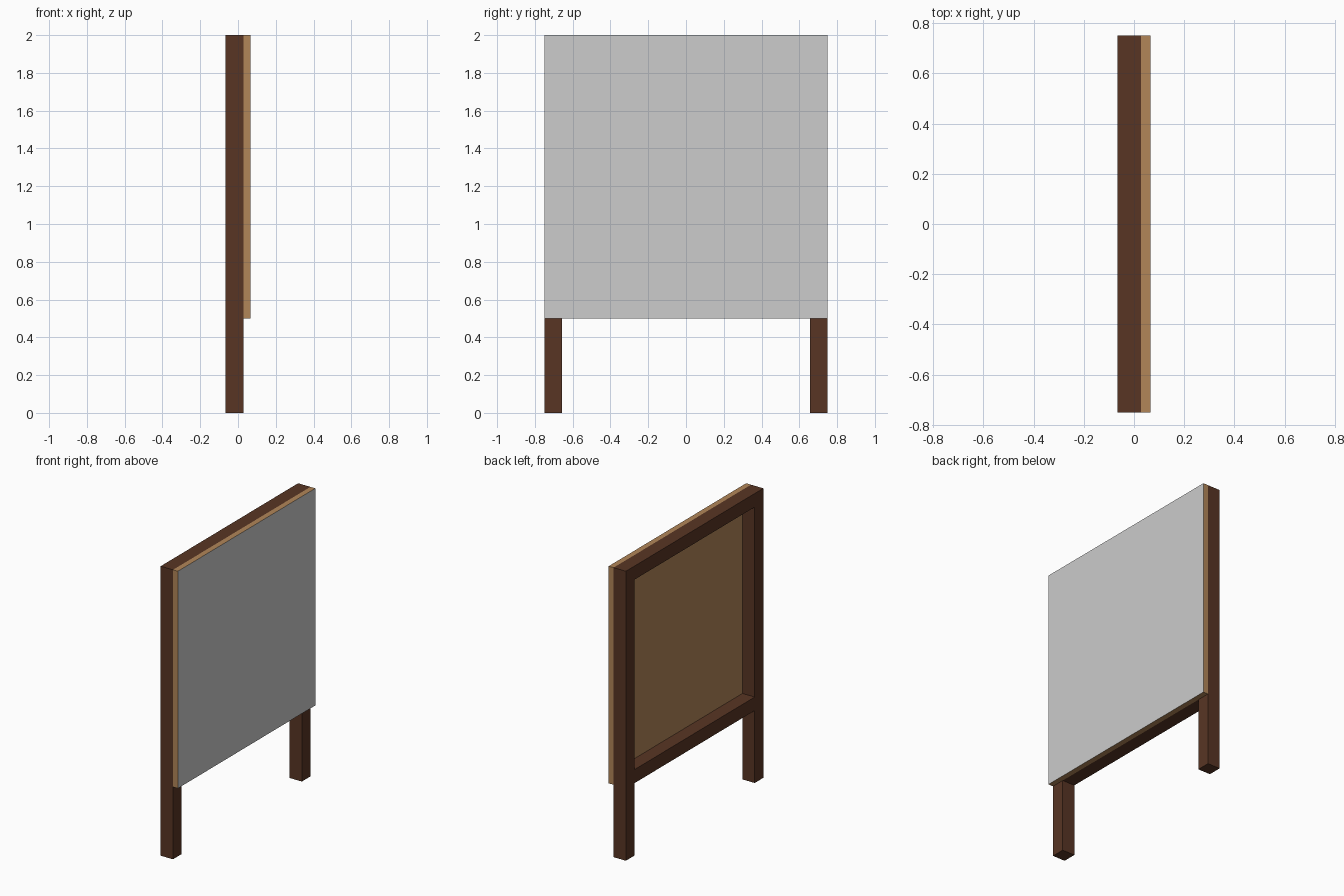
import bpy

if "Cube" in bpy.data.objects:
    bpy.data.objects.remove(bpy.data.objects["Cube"])


def material(name, rgb):
    """Flat colour given as 0-255 sRGB, stored as linear."""
    lin = [((c / 255 + 0.055) / 1.055) ** 2.4 for c in rgb]
    m = bpy.data.materials.new(name)
    m.diffuse_color = (*lin, 1.0)
    m.use_nodes = True
    m.node_tree.nodes["Principled BSDF"].inputs["Base Color"].default_value = m.diffuse_color
    return m


dark_wood = material("dark_wood", (88, 53, 36))
light_wood = material("light_wood", (178, 134, 88))
grey_face = material("grey_face", (204, 204, 204))


def box(name, lo, hi, *mats):
    bpy.ops.mesh.primitive_cube_add(size=1)
    ob = bpy.context.object
    ob.name = name
    for v in ob.data.vertices:
        v.co = [(a + b) / 2 + c * (b - a) for a, b, c in zip(lo, hi, v.co)]
    ob.data.update()
    for m in mats:
        ob.data.materials.append(m)
    return ob


T = 0.09375          # post and rail thickness
HALF = 0.0656        # half of the total depth
W = 0.75             # half width
BACK, MID = -HALF, -HALF + T

# Two full-height posts
for side, y0 in (("left", -W), ("right", W - T)):
    box(side + "_post", (BACK, y0, 0), (MID, y0 + T, 2), dark_wood)

# Bottom and top rails between the posts
for side, z0 in (("bottom", 0.5), ("top", 2 - T)):
    box(side + "_rail", (BACK, -W + T, z0), (MID, W - T, z0 + T), dark_wood)

# Board with a grey display face on the +x side
board = box("board", (MID, -W, 0.5), (HALF, W, 2), light_wood, grey_face)
for p in board.data.polygons:
    p.material_index = 1 if p.normal.x > 0.5 else 0
